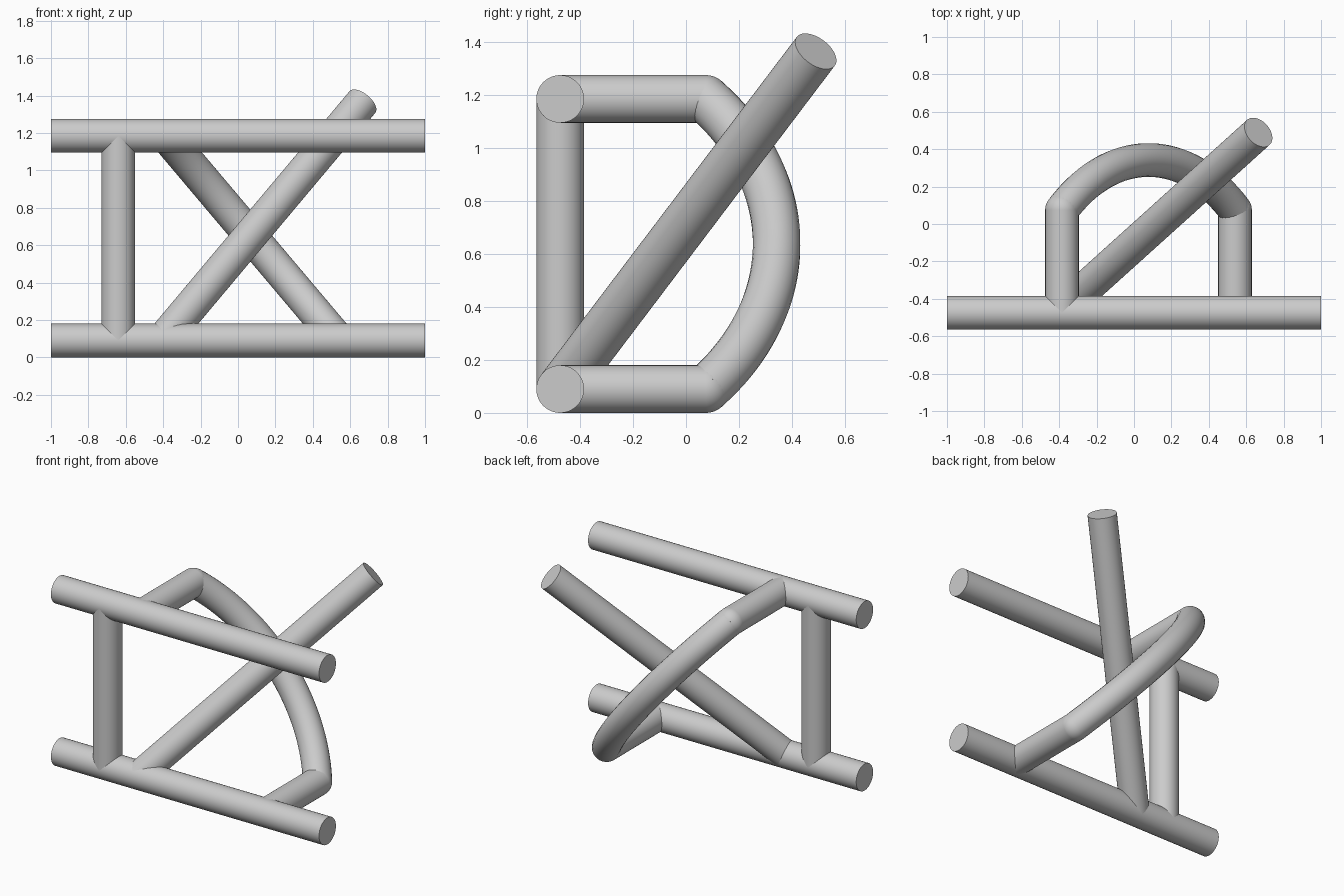
import bpy, math
from mathutils import Vector

if "Cube" in bpy.data.objects:
    bpy.data.objects.remove(bpy.data.objects["Cube"], do_unlink=True)

R = 0.09                      # tube radius
Y = -0.475                    # axis of the rails
LOW, HIGH = 0.09, 1.185       # rail heights
BEND = 0.075                  # where the legs meet the arch

steel = bpy.data.materials.new("plain grey")
steel.use_nodes = True
GREY = (0.6, 0.6, 0.6, 1)
steel.diffuse_color = GREY
steel.node_tree.nodes["Principled BSDF"].inputs["Base Color"].default_value = GREY


def finish(name):
    ob = bpy.context.object
    ob.name = name
    ob.data.materials.clear()
    ob.data.materials.append(steel)
    bpy.ops.object.shade_smooth_by_angle(angle=math.radians(35))
    return ob


def tube(name, a, b):
    a, b = Vector(a), Vector(b)
    bpy.ops.mesh.primitive_cylinder_add(
        vertices=48, radius=R, depth=(b - a).length, location=(a + b) / 2,
        rotation=(b - a).to_track_quat('Z', 'Y').to_euler())
    return finish(name)


def elbow(name, p):
    bpy.ops.mesh.primitive_uv_sphere_add(
        segments=48, ring_count=24, radius=R, location=p)
    return finish(name)


# Rails and upright
tube("lower_rail", (-1, Y, LOW), (1, Y, LOW))
tube("upper_rail", (-1, Y, HIGH), (1, Y, HIGH))
tube("upright_post", (-0.64, Y, LOW), (-0.64, Y, HIGH))

# Long slanted strut
tube("diagonal_strut", (-0.405, Y, LOW), (0.665, 0.49, 1.365))

# Legs reaching back to the arch
top = Vector((-0.385, BEND, HIGH))
low = Vector((0.54, BEND, LOW))
tube("upper_leg", (top.x, Y, HIGH), top)
tube("lower_leg", (low.x, Y, LOW), low)
elbow("upper_elbow", top)
elbow("lower_elbow", low)

# Circular arch in the slanted plane through both leg ends
half = (low - top).length / 2
rise = 0.267
radius = (half ** 2 + rise ** 2) / (2 * rise)
span = math.asin(half / radius)
along = (low - top).normalized()
back = Vector((0, 1, 0))
centre = (top + low) / 2 + back * (rise - radius)
STEPS = 48
curve = bpy.data.curves.new("arch", 'CURVE')
curve.dimensions = '3D'
curve.bevel_depth = R
curve.bevel_resolution = 10
curve.use_fill_caps = True
spline = curve.splines.new('POLY')
spline.points.add(STEPS)
for i, point in enumerate(spline.points):
    t = span * (2 * i / STEPS - 1)
    p = centre + radius * (along * math.sin(t) + back * math.cos(t))
    point.co = (*p, 1)
arch = bpy.data.objects.new("arch", curve)
bpy.context.collection.objects.link(arch)
bpy.ops.object.select_all(action='DESELECT')
arch.select_set(True)
bpy.context.view_layer.objects.active = arch
bpy.ops.object.convert(target='MESH')
finish("rear_arch")
